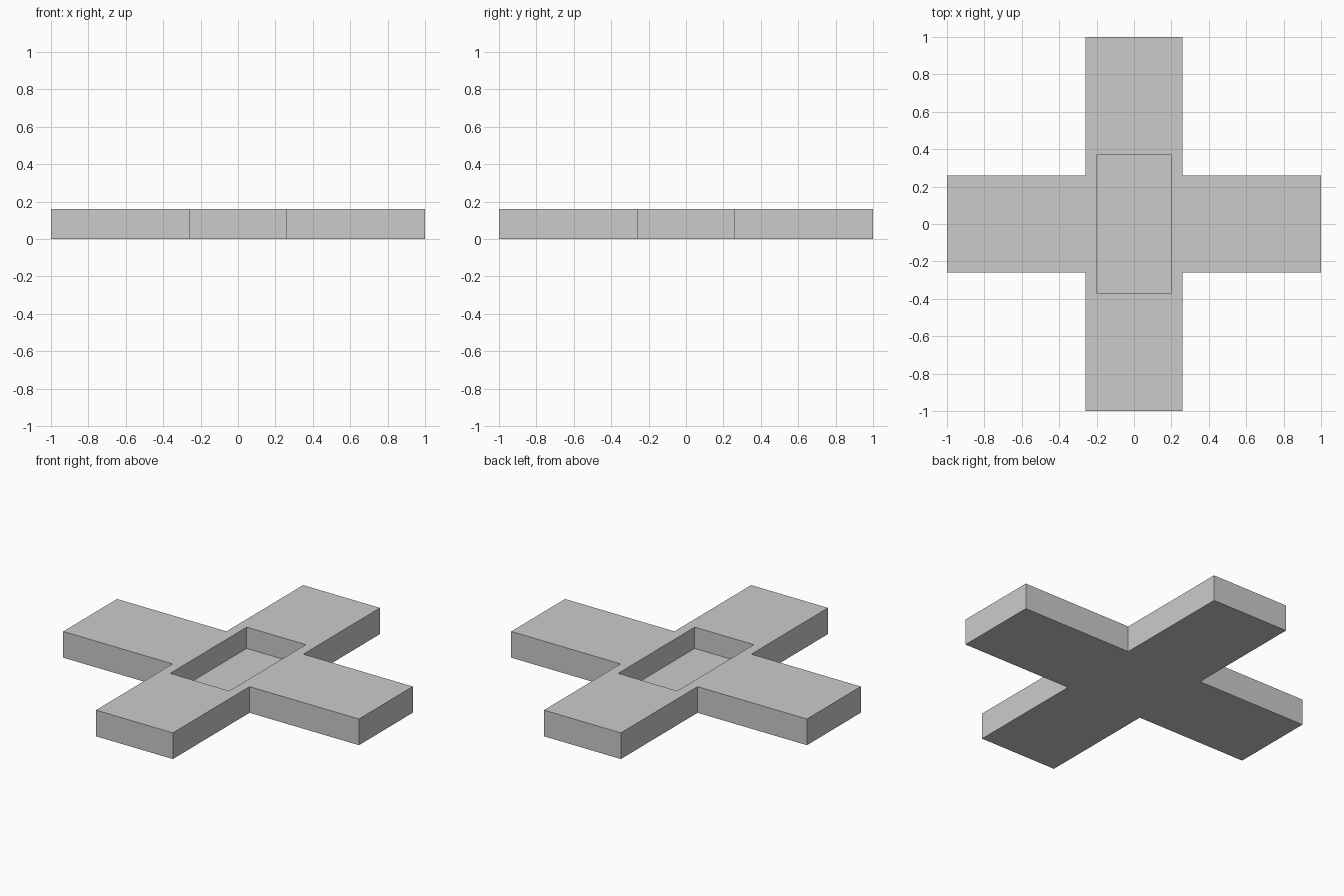
import bpy
import bmesh

cube = bpy.data.objects.get("Cube")
if cube:
    bpy.data.objects.remove(cube, do_unlink=True)

ARM, REACH, HEIGHT = 0.26, 1.0, 0.16
POCKET_X, POCKET_Y, FLOOR = 0.2, 0.37, 0.03

grey = bpy.data.materials.new("plain grey")
grey.use_nodes = True
colour = (0.6, 0.6, 0.6, 1)
grey.diffuse_color = colour
grey.node_tree.nodes["Principled BSDF"].inputs["Base Color"].default_value = colour


def prism(name, outline, bottom, top):
    """Extrude a flat outline from bottom to top."""
    bm = bmesh.new()
    face = bm.faces.new([bm.verts.new((x, y, bottom)) for x, y in outline])
    extruded = bmesh.ops.extrude_face_region(bm, geom=[face])["geom"]
    moved = [v for v in extruded if isinstance(v, bmesh.types.BMVert)]
    bmesh.ops.translate(bm, verts=moved, vec=(0, 0, top - bottom))
    bmesh.ops.recalc_face_normals(bm, faces=bm.faces)
    mesh = bpy.data.meshes.new(name)
    bm.to_mesh(mesh)
    bm.free()
    mesh.materials.append(grey)
    obj = bpy.data.objects.new(name, mesh)
    bpy.context.collection.objects.link(obj)
    return obj


# Cross-shaped base: one arm's corners turned to all four sides
outline = []
corners = [(REACH, -ARM), (REACH, ARM), (ARM, ARM)]
for turn in range(4):
    outline += corners
    corners = [(-y, x) for x, y in corners]
base = prism("cross_base", outline, 0, HEIGHT)

# Rectangular pocket sunk into the top
rectangle = [(-POCKET_X, -POCKET_Y), (POCKET_X, -POCKET_Y),
             (POCKET_X, POCKET_Y), (-POCKET_X, POCKET_Y)]
cutter = prism("pocket_cutter", rectangle, FLOOR, HEIGHT + 0.1)
cutter.hide_render = True
cutter.hide_viewport = True
cutter.display_type = 'WIRE'

pocket = base.modifiers.new("pocket", 'BOOLEAN')
pocket.operation = 'DIFFERENCE'
pocket.solver = 'EXACT'
pocket.object = cutter
